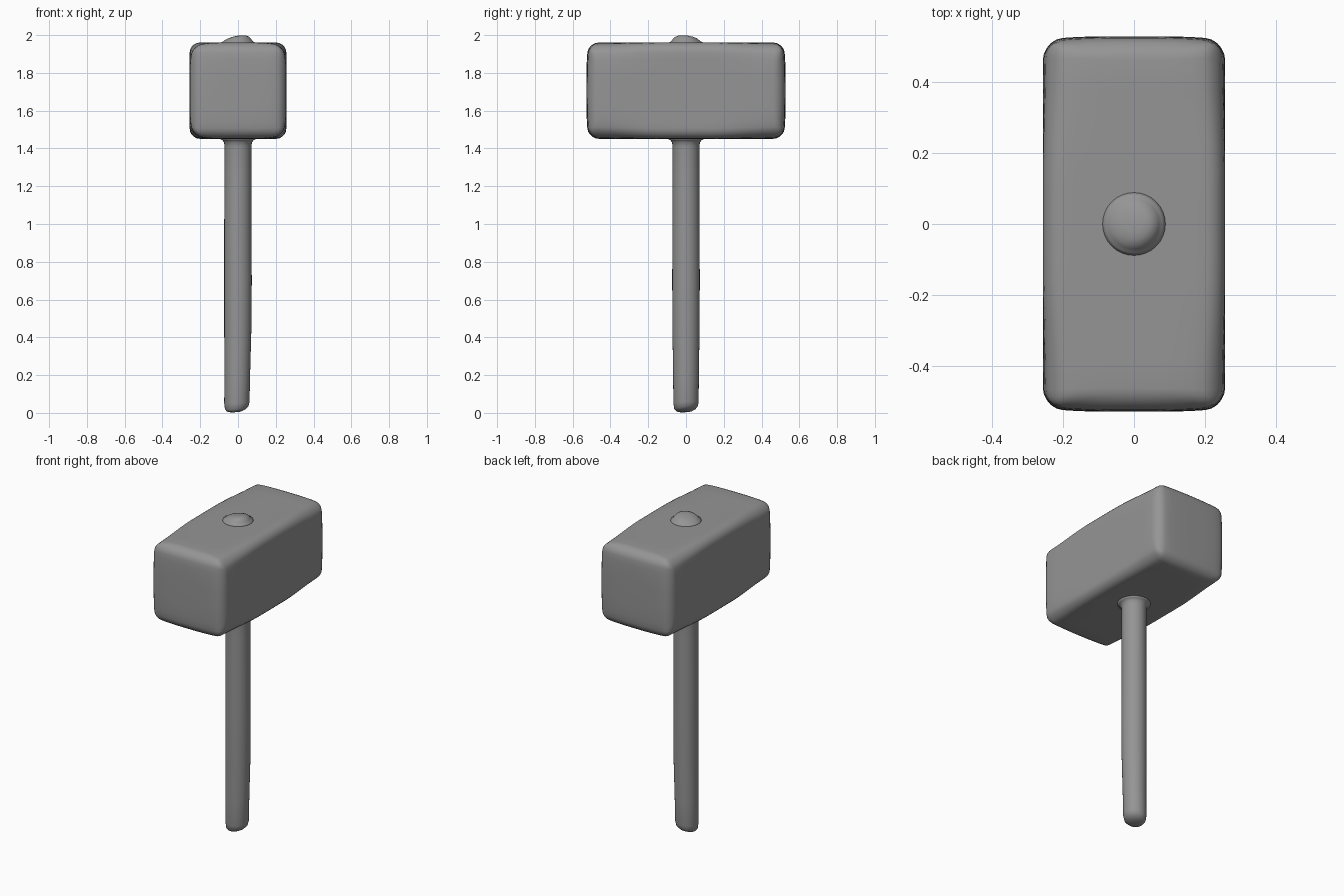
import bpy, bmesh, math

if "Cube" in bpy.data.objects:
    bpy.data.objects.remove(bpy.data.objects["Cube"])

# Plain dark grey shared by all parts
grey = bpy.data.materials.new("dark_grey")
grey.diffuse_color = (0.3, 0.3, 0.3, 1)
grey.use_nodes = True
grey.node_tree.nodes["Principled BSDF"].inputs["Base Color"].default_value = grey.diffuse_color


def finish(name, bm):
    bmesh.ops.recalc_face_normals(bm, faces=bm.faces)
    mesh = bpy.data.meshes.new(name)
    bm.to_mesh(mesh)
    bm.free()
    mesh.materials.append(grey)
    for p in mesh.polygons:
        p.use_smooth = True
    obj = bpy.data.objects.new(name, mesh)
    bpy.context.collection.objects.link(obj)
    return obj


def lathe(name, rings, sides=32):
    """Rings are (radius, z, x shift, slope along x, slope along y)."""
    bm = bmesh.new()
    loops = []
    for r, z, dx, sx, sy in rings:
        loop = []
        for i in range(sides):
            a = 2 * math.pi * i / sides
            x, y = r * math.cos(a), r * math.sin(a)
            loop.append(bm.verts.new((x + dx, y, z + sx * x + sy * y)))
        loops.append(loop)
    for a, b in zip(loops, loops[1:]):
        for i in range(sides):
            j = (i + 1) % sides
            bm.faces.new((a[i], a[j], b[j], b[i]))
    bm.faces.new(loops[0][::-1])
    bm.faces.new(loops[-1])
    return finish(name, bm)


# Mallet head: rounded block, edges softer towards the striking faces
MID = 1.706
bm = bmesh.new()
bmesh.ops.create_cube(bm, size=1)
for v in bm.verts:
    v.co.x *= 0.512
    v.co.y *= 1.03
    v.co.z = v.co.z * 0.510 + MID
bmesh.ops.bevel(bm, geom=bm.edges[:], offset=0.055, segments=5,
                profile=0.5, affect='EDGES')
for axis in range(3):
    for k in range(1, 12):
        no, co = [0, 0, 0], [0, 0, MID]
        no[axis] = 1
        co[axis] += (k / 6 - 1) * (0.2, 0.46, 0.2)[axis]
        bmesh.ops.bisect_plane(bm, geom=bm.verts[:] + bm.edges[:] + bm.faces[:],
                               plane_co=co, plane_no=no)
for v in bm.verts:
    u, w = v.co.x / 0.256, (v.co.z - MID) / 0.255
    t = min(max((abs(v.co.y) - 0.12) / 0.38, 0), 1)
    t = t * t * (3 - 2 * t)
    if abs(v.co.y) > 0.42:
        crown = 0.012 * (1 - u ** 4) * (1 - w ** 4) - 0.008 * (u * w) ** 2
        v.co.y += math.copysign(crown, v.co.y)
    pull = 1 - 0.09 * t * (u * w) ** 4
    v.co.x *= pull
    v.co.z = MID + (v.co.z - MID) * pull
finish("mallet_head", bm)

# Handle: slightly worn shaft, slanted foot, flared collar under the head
lathe("handle", [
    (0.030, 0.006, -0.012, 0.08, 0.08),
    (0.050, 0.014, -0.010, 0.12, 0.12),
    (0.062, 0.027, -0.007, 0.12, 0.12),
    (0.067, 0.055, -0.006, 0.05, 0.05),
    (0.068, 0.20, -0.004, 0, 0),
    (0.072, 0.45, -0.001, 0, 0),
    (0.073, 0.70, 0.000, 0, 0),
    (0.072, 1.00, -0.001, 0, 0),
    (0.071, 1.25, 0, 0, 0),
    (0.071, 1.41, 0, 0, 0),
    (0.074, 1.433, 0, 0, 0),
    (0.084, 1.445, 0, 0, 0),
    (0.100, 1.453, 0, 0, 0),
])

# Handle tip: low uneven knob poking through the top of the head
lathe("handle_tip", [
    (0.095, 1.957, 0, 0, 0),
    (0.080, 1.966, 0, 0, 0),
    (0.070, 1.976, 0, 0.04, -0.04),
    (0.060, 1.985, 0, 0.10, -0.06),
    (0.042, 1.992, 0.002, 0.12, -0.09),
    (0.020, 1.996, 0.006, 0.12, -0.09),
])
